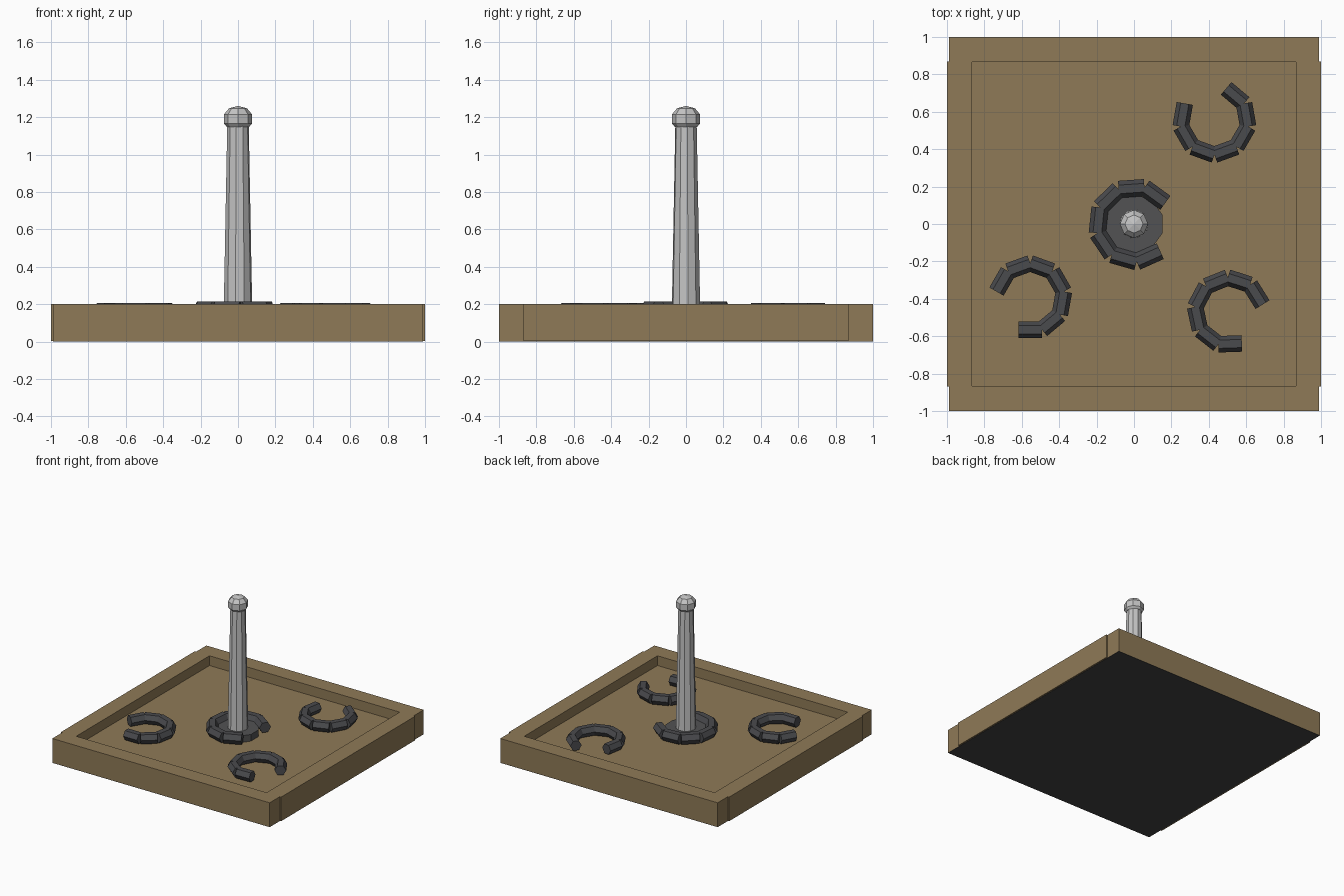
import bpy, bmesh
from math import sin, cos, radians, pi
from mathutils import Matrix

if "Cube" in bpy.data.objects:
    bpy.data.objects.remove(bpy.data.objects["Cube"])


def material(name, rgb):
    m = bpy.data.materials.new(name)
    m.diffuse_color = (*rgb, 1)
    m.use_nodes = True
    m.node_tree.nodes["Principled BSDF"].inputs["Base Color"].default_value = m.diffuse_color
    return m


WOOD = material("brown wood", (0.275, 0.195, 0.095))
IRON = material("dark iron", (0.068, 0.069, 0.075))
COLLAR = material("dark grey", (0.085, 0.085, 0.088))
BASE = material("base black", (0.056, 0.056, 0.056))
STEEL = material("light steel", (0.55, 0.55, 0.55))


def finish(name, bm, mat):
    bmesh.ops.recalc_face_normals(bm, faces=bm.faces)
    me = bpy.data.meshes.new(name)
    bm.to_mesh(me)
    bm.free()
    me.materials.append(mat)
    ob = bpy.data.objects.new(name, me)
    bpy.context.collection.objects.link(ob)
    return ob


def box(name, x0, x1, y0, y1, z0, z1, mat):
    bm = bmesh.new()
    m = Matrix.Translation(((x0 + x1) / 2, (y0 + y1) / 2, (z0 + z1) / 2))
    bmesh.ops.create_cube(bm, size=1, matrix=m @ Matrix.Diagonal((x1 - x0, y1 - y0, z1 - z0, 1)))
    return finish(name, bm, mat)


def lathe(name, profile, sides, mat, turn=0.0):
    """Faceted solid of revolution from (radius, z) pairs, capped at both ends."""
    bm = bmesh.new()
    rings = [[bm.verts.new((r * cos(turn + 2 * pi * i / sides), r * sin(turn + 2 * pi * i / sides), z))
              for i in range(sides)] for r, z in profile]
    for a, b in zip(rings, rings[1:]):
        for i in range(sides):
            j = (i + 1) % sides
            bm.faces.new((a[i], a[j], b[j], b[i]))
    bm.faces.new(rings[0][::-1])
    bm.faces.new(rings[-1])
    bmesh.ops.remove_doubles(bm, verts=bm.verts, dist=1e-5)
    return finish(name, bm, mat)


def horseshoe(name, x, y, z, radius, bar, gap_deg):
    """Seven straight hexagonal bars around an open ring."""
    bm = bmesh.new()
    length = 2 * radius * 0.364
    for k in range(7):
        a = radians(gap_deg + 60 + 40 * k)
        m = (Matrix.Translation((x + radius * cos(a), y + radius * sin(a), z))
             @ Matrix.Rotation(a, 4, 'Z') @ Matrix.Rotation(pi / 2, 4, 'X'))
        rim = [(bar * cos(i * pi / 3), bar * sin(i * pi / 3)) for i in range(6)]
        ends = [[bm.verts.new(m @ Matrix.Translation((u, v, s * length / 2)).to_translation())
                 for u, v in rim] for s in (-1, 1)]
        for i in range(6):
            j = (i + 1) % 6
            bm.faces.new((ends[0][i], ends[0][j], ends[1][j], ends[1][i]))
        bm.faces.new(ends[0])
        bm.faces.new(ends[1])
    return finish(name, bm, IRON)


# Pit frame, filling and dark underside
for s, side in ((-1, "front"), (1, "back")):
    ys = sorted((s * 0.865, s * 1.0))
    box(side + "_plank", -0.988, 0.988, *ys, 0.002, 0.2, WOOD)
for s, side in ((-1, "left"), (1, "right")):
    xs = sorted((s * 0.865, s * 1.0))
    box(side + "_plank", *xs, -0.868, 0.868, 0.002, 0.2, WOOD)
box("pit_floor", -0.87, 0.87, -0.87, 0.87, 0.003, 0.12, WOOD)
box("underside", -0.988, 0.988, -1.0, 1.0, 0, 0.002, BASE)

# Stake with collar and rounded cap
lathe("stake_collar", [(0.16, 0.12), (0.16, 0.175)], 10, COLLAR, pi / 10)
lathe("stake", [(0.078, 0.12), (0.058, 1.16)], 10, STEEL, radians(8))
lathe("stake_cap", [(0.06, 1.148), (0.075, 1.165), (0.075, 1.215), (0.048, 1.247), (0, 1.26)], 8, STEEL)

# Horseshoes: one round the stake, three lying in the pit
horseshoe("ringed_horseshoe", 0, 0, 0.174, 0.19, 0.046, 354)
horseshoe("back_right_horseshoe", 0.43, 0.553, 0.168, 0.172, 0.044, 110)
horseshoe("front_left_horseshoe", -0.555, -0.393, 0.168, 0.172, 0.044, 210)
horseshoe("front_right_horseshoe", 0.508, -0.469, 0.168, 0.172, 0.044, 332)
